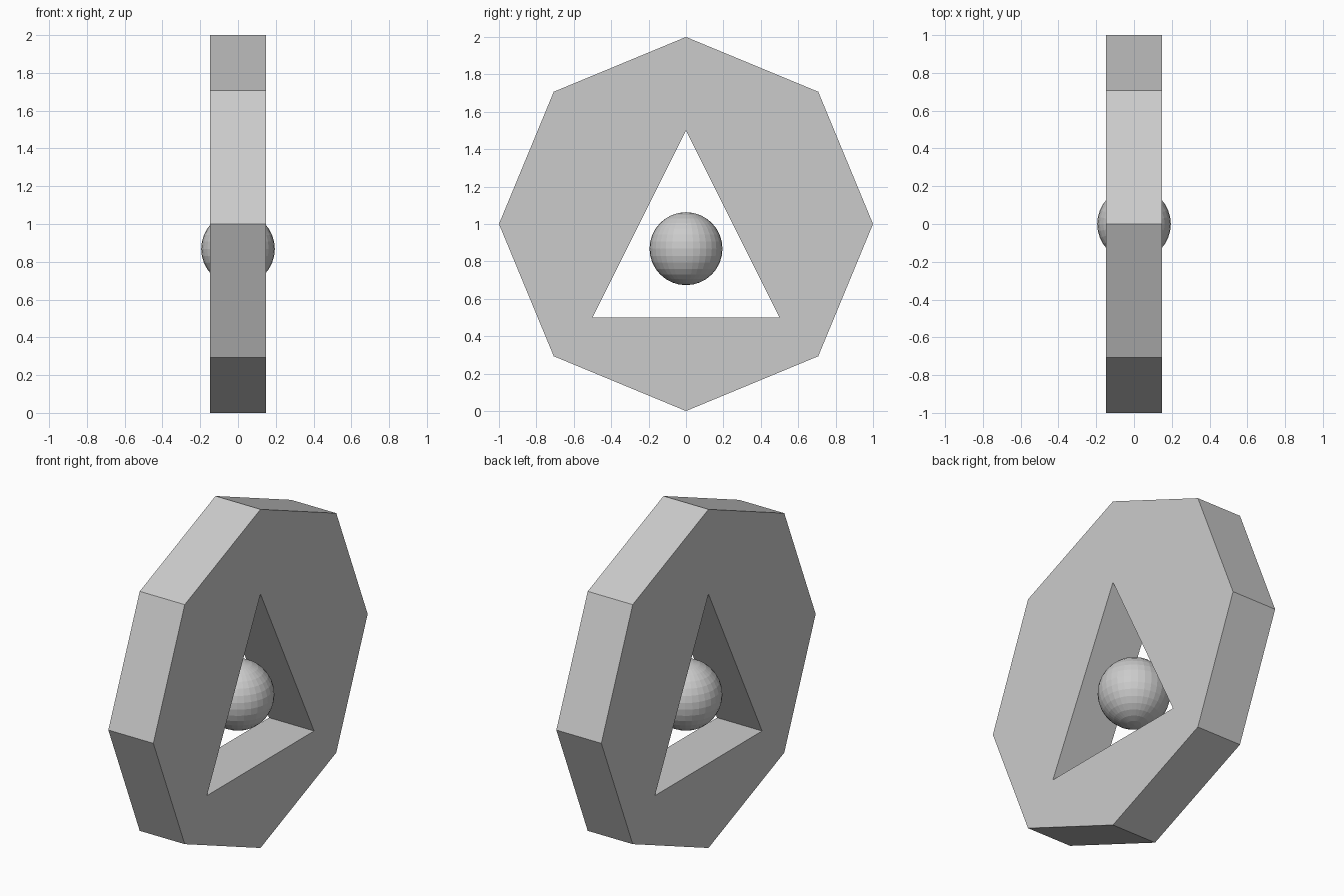
import bpy, bmesh
from math import sin, cos, pi

if "Cube" in bpy.data.objects:
    bpy.data.objects.remove(bpy.data.objects["Cube"])

HALF = 0.147   # half thickness of the plate
MID = 1.0      # height of the octagon centre

# Octagonal plate with a triangular window
outer = [(sin(i * pi / 4), MID + cos(i * pi / 4)) for i in range(8)]
window = [(0, 1.5), (0.5, 0.5), (-0.5, 0.5)]

bm = bmesh.new()
for loop in (outer, window):
    vs = [bm.verts.new((-HALF, y, z)) for y, z in loop]
    for a, b in zip(vs, vs[1:] + vs[:1]):
        bm.edges.new((a, b))
bmesh.ops.triangle_fill(bm, use_beauty=True, use_dissolve=False, edges=bm.edges[:])
side = bmesh.ops.extrude_face_region(bm, geom=bm.faces[:], use_keep_orig=True)
moved = [g for g in side["geom"] if isinstance(g, bmesh.types.BMVert)]
bmesh.ops.translate(bm, verts=moved, vec=(2 * HALF, 0, 0))
bmesh.ops.recalc_face_normals(bm, faces=bm.faces[:])
mesh = bpy.data.meshes.new("octagon_plate")
bm.to_mesh(mesh)
bm.free()
plate = bpy.data.objects.new("octagon_plate", mesh)
bpy.context.collection.objects.link(plate)

# Ball floating in the window
bpy.ops.mesh.primitive_uv_sphere_add(segments=32, ring_count=16, radius=0.195,
                                     location=(0, 0, 0.868))
bpy.context.object.name = "centre_ball"
